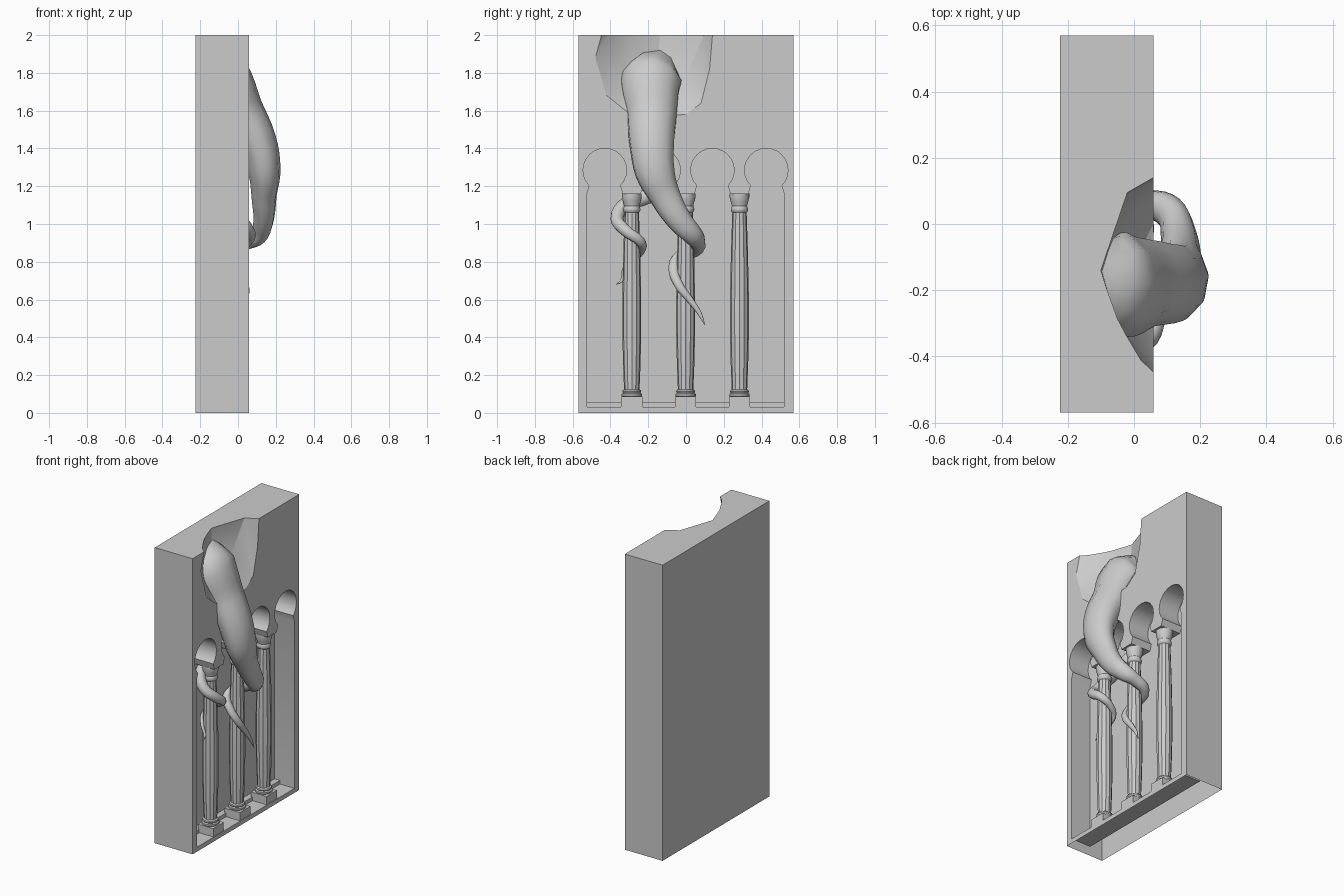
import bpy, bmesh, math
from mathutils import Vector

if "Cube" in bpy.data.objects:
    bpy.data.objects.remove(bpy.data.objects["Cube"])

FRONT, BACK, NICHE = 0.059, -0.224, -0.09   # x of relief face, rear face, niche wall
COLS = (-0.287, -0.002, 0.283)
ARCHES = (-0.43, -0.145, 0.14, 0.425)


def finish(bm, name, smooth=True, angle=35):
    bmesh.ops.recalc_face_normals(bm, faces=bm.faces)
    me = bpy.data.meshes.new(name)
    bm.to_mesh(me)
    bm.free()
    ob = bpy.data.objects.new(name, me)
    bpy.context.collection.objects.link(ob)
    if smooth:
        shade(ob, angle)
    return ob


def activate(ob):
    bpy.ops.object.select_all(action='DESELECT')
    ob.select_set(True)
    bpy.context.view_layer.objects.active = ob


def shade(ob, angle):
    activate(ob)
    bpy.ops.object.shade_smooth_by_angle(angle=math.radians(angle))


def box(name, x0, x1, y0, y1, z0, z1):
    bm = bmesh.new()
    bmesh.ops.create_cube(bm, size=1)
    for v in bm.verts:
        v.co = ((x0 + x1) / 2 + v.co.x * (x1 - x0), (y0 + y1) / 2 + v.co.y * (y1 - y0),
                (z0 + z1) / 2 + v.co.z * (z1 - z0))
    return finish(bm, name, False)


def cut(target, cutter):
    cutter.hide_render = True
    m = target.modifiers.new("cut", 'BOOLEAN')
    m.operation, m.solver, m.object = 'DIFFERENCE', 'EXACT', cutter
    activate(target)
    bpy.ops.object.modifier_apply(modifier=m.name)
    bpy.data.objects.remove(cutter)


# wall slab
wall = box("wall_slab", BACK, FRONT, -0.57, 0.57, 0, 2)

# keyhole arcade niche: one extruded outline
outline = [(ARCHES[0] - 0.095, 0.03), (ARCHES[-1] + 0.095, 0.03)]
for cy in reversed(ARCHES):
    outline.append((cy + 0.095, 1.16))
    for i in range(19):
        a = math.radians(-45 + 270 * i / 18)
        outline.append((cy + 0.115 * math.cos(a), 1.285 + 0.115 * math.sin(a)))
    outline.append((cy - 0.095, 1.16))
bm = bmesh.new()
face = bm.faces.new([bm.verts.new((NICHE, y, z)) for y, z in outline])
ext = bmesh.ops.extrude_face_region(bm, geom=[face])
for v in ext['geom']:
    if isinstance(v, bmesh.types.BMVert):
        v.co.x = 0.2
cut(wall, finish(bm, "niche_cutter", False))

# broken opening at the top
rim = [(-0.42, 2.1), (-0.43, 2), (-0.48, 1.88), (-0.42, 1.68), (-0.32, 1.6), (-0.15, 1.57),
       (0, 1.58), (0.08, 1.64), (0.125, 1.82), (0.14, 2), (0.14, 2.1)]
inner = [(-0.02, 0.095), (-0.05, 0), (-0.1, -0.14), (-0.05, -0.28), (-0.01, -0.355)]
pts = [(x, y, z) for y, z in rim for x in (FRONT, 0.2)]
pts += [(x, y, z) for x, y in inner for z in (2, 2.1)]
pts += [(-0.09, -0.15, 1.76), (-0.05, -0.3, 1.78), (-0.05, 0.0, 1.78), (-0.02, -0.15, 1.63)]
bm = bmesh.new()
hull = bmesh.ops.convex_hull(bm, input=[bm.verts.new(p) for p in pts])
loose = [g for g in hull['geom_interior'] if isinstance(g, bmesh.types.BMVert)]
bmesh.ops.delete(bm, geom=loose, context='VERTS')
cut(wall, finish(bm, "breach_cutter", False))

# the wall is a shell, open underneath
bm = bmesh.new()
bm.from_mesh(wall.data)
under = [f for f in bm.faces if f.calc_center_median().z < 0.001]
bmesh.ops.delete(bm, geom=under, context='FACES_ONLY')
bm.to_mesh(wall.data)
bm.free()
shade(wall, 25)

# low step along the back of the niche
box("niche_step", NICHE, -0.05, -0.525, 0.52, 0.03, 0.055)

# columns: turned profile (radius, height, fluted)
PROFILE = [(0.048, 0.083, 0), (0.054, 0.09, 0), (0.054, 0.1, 0), (0.046, 0.105, 0),
           (0.05, 0.112, 0), (0.048, 0.12, 0), (0.041, 0.125, 1), (0.046, 0.25, 1),
           (0.05, 0.42, 1), (0.05, 0.6, 1), (0.045, 0.85, 1), (0.038, 1.06, 1),
           (0.044, 1.068, 0), (0.046, 1.08, 0), (0.04, 1.095, 0), (0.047, 1.12, 0),
           (0.052, 1.14, 0), (0.052, 1.162, 0)]
SIDES = 24


def column(i, cy, cx=-0.005):
    bm = bmesh.new()
    rings = []
    for r, z, flute in PROFILE:
        ring = []
        for k in range(SIDES):
            a = 2 * math.pi * k / SIDES
            q = r * (0.93 if flute and k % 2 else 1)
            ring.append(bm.verts.new((cx + q * math.cos(a), cy + q * math.sin(a), z)))
        rings.append(ring)
    for lo, hi in zip(rings, rings[1:]):
        for k in range(SIDES):
            n = (k + 1) % SIDES
            bm.faces.new((lo[k], lo[n], hi[n], hi[k]))
    bm.faces.new(rings[0])
    bm.faces.new(rings[-1])
    finish(bm, f"column_{i}", angle=35)
    box(f"column_plinth_{i}", -0.061, 0.055, cy - 0.056, cy + 0.056, 0.03, 0.086)


for i, cy in enumerate(COLS, 1):
    column(i, cy)


# tapering tentacles: tube along a smooth path of (x, y, z, radius)
def tentacle(name, path, squash):
    cu = bpy.data.curves.new(name, 'CURVE')
    cu.dimensions = '3D'
    cu.bevel_depth, cu.bevel_resolution, cu.resolution_u = 1, 3, 4
    cu.use_fill_caps = True
    sp = cu.splines.new('BEZIER')
    sp.bezier_points.add(len(path) - 1)
    for p, (x, y, z, r) in zip(sp.bezier_points, path):
        p.co = Vector((x / squash, y, z))
        p.radius = r
        p.handle_left_type = p.handle_right_type = 'AUTO'
    ob = bpy.data.objects.new(name, cu)
    bpy.context.collection.objects.link(ob)
    ob.scale.x = squash
    activate(ob)
    bpy.ops.object.convert(target='MESH')
    shade(bpy.context.view_layer.objects.active, 60)


tentacle("large_tentacle", [
    (-0.15, -0.14, 1.845, 0.10), (-0.06, -0.185, 1.75, 0.168), (0.03, -0.18, 1.58, 0.137),
    (0.11, -0.18, 1.42, 0.122), (0.14, -0.165, 1.28, 0.108), (0.138, -0.112, 1.15, 0.084),
    (0.135, -0.035, 1.02, 0.068), (0.11, 0.032, 0.945, 0.056), (0.045, 0.06, 0.905, 0.042),
    (-0.045, 0.045, 0.86, 0.036), (-0.06, -0.03, 0.83, 0.033), (-0.01, -0.065, 0.765, 0.028),
    (0.037, -0.04, 0.68, 0.024), (0.044, 0.02, 0.6, 0.018), (0.045, 0.07, 0.53, 0.012),
    (0.05, 0.1, 0.465, 0.002)], 0.8)
tentacle("small_tentacle", [
    (-0.10, -0.10, 1.22, 0.045), (-0.065, -0.20, 1.15, 0.042), (-0.055, -0.32, 1.1, 0.04),
    (0.0, -0.365, 1.03, 0.035), (0.06, -0.32, 0.965, 0.031), (0.055, -0.245, 0.91, 0.027),
    (-0.01, -0.235, 0.865, 0.022), (-0.06, -0.27, 0.82, 0.018), (-0.04, -0.325, 0.76, 0.013),
    (-0.01, -0.34, 0.7, 0.009), (0.0, -0.37, 0.68, 0.002)], 0.9)
